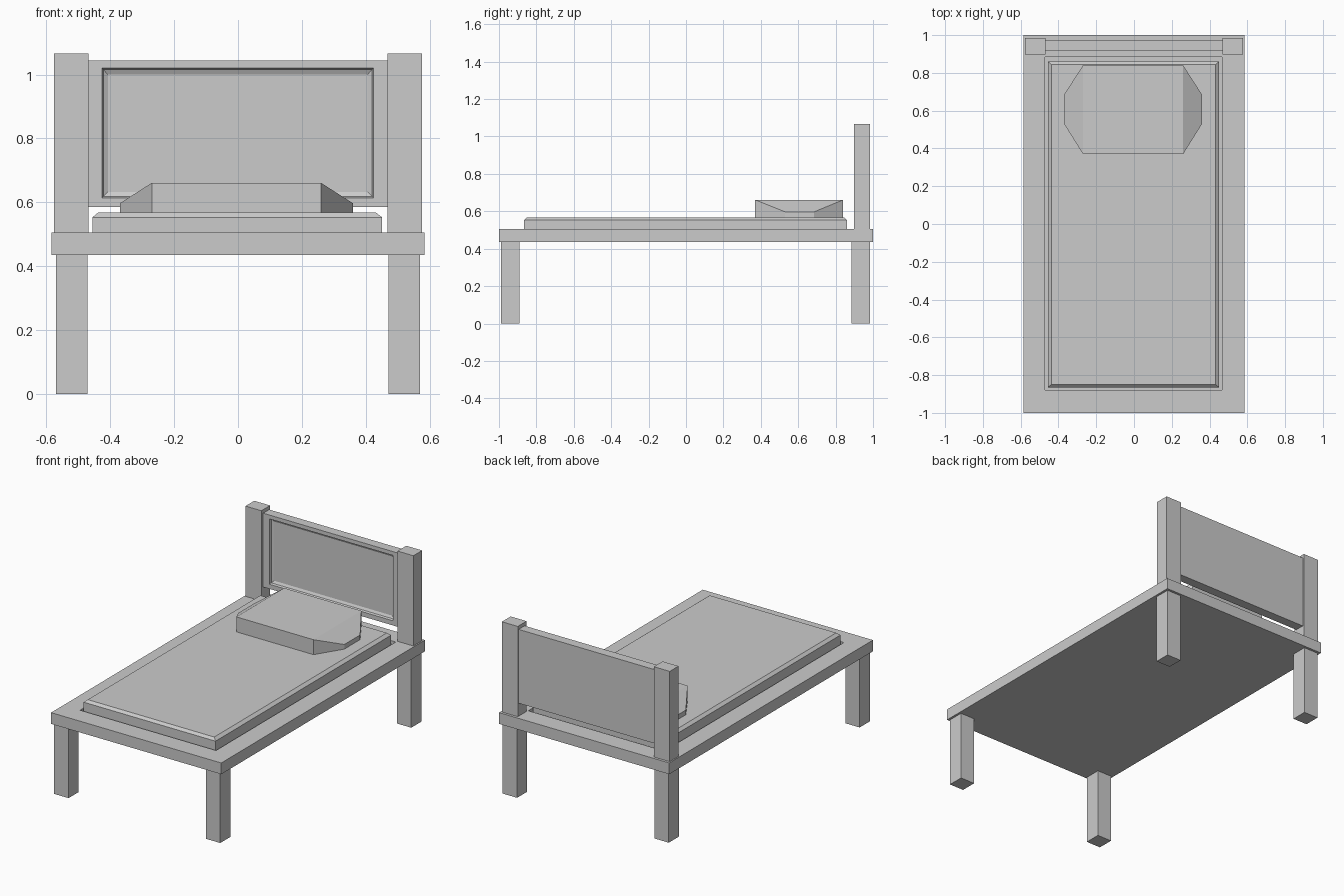
import bpy
import bmesh

if "Cube" in bpy.data.objects:
    bpy.data.objects.remove(bpy.data.objects["Cube"])


def stacked(name, rings, at=lambda u, v, w: (u, v, w)):
    """Closed solid from rectangular rings (u0, u1, v0, v1, w) joined in order."""
    bm = bmesh.new()
    loops = []
    for u0, u1, v0, v1, w in rings:
        corners = [(u0, v0), (u1, v0), (u1, v1), (u0, v1)]
        loops.append([bm.verts.new(at(u, v, w)) for u, v in corners])
    bm.faces.new(loops[0][::-1])
    bm.faces.new(loops[-1])
    for a, b in zip(loops, loops[1:]):
        for i in range(4):
            j = (i + 1) % 4
            bm.faces.new((a[i], a[j], b[j], b[i]))
    bmesh.ops.recalc_face_normals(bm, faces=bm.faces)
    mesh = bpy.data.meshes.new(name)
    bm.to_mesh(mesh)
    bm.free()
    obj = bpy.data.objects.new(name, mesh)
    bpy.context.collection.objects.link(obj)
    return obj


def box(name, x0, x1, y0, y1, z0, z1):
    return stacked(name, [(x0, x1, y0, y1, z0), (x0, x1, y0, y1, z1)])


# Bed frame with a shallow recess that holds the mattress
stacked("bed_frame", [
    (-0.585, 0.585, -1.0, 1.0, 0.435),
    (-0.585, 0.585, -1.0, 1.0, 0.505),
    (-0.47, 0.465, -0.88, 0.885, 0.505),
    (-0.47, 0.465, -0.88, 0.885, 0.485),
])

# Four legs and two headboard posts
for side, s in (("left", -1), ("right", 1)):
    x0, x1 = sorted((s * 0.472, s * 0.571))
    box(f"front_leg_{side}", x0, x1, -0.99, -0.89, 0, 0.436)
    box(f"back_leg_{side}", x0, x1, 0.886, 0.985, 0, 0.436)
    x0, x1 = sorted((s * 0.468, s * 0.577))
    box(f"headboard_post_{side}", x0, x1, 0.898, 0.984, 0.504, 1.066)

# Headboard with a recessed front panel (rings run from back to front, then in)
stacked("headboard", [
    (-0.47, 0.468, 0.585, 1.044, 0.975),
    (-0.47, 0.468, 0.585, 1.044, 0.916),
    (-0.426, 0.424, 0.614, 1.02, 0.916),
    (-0.422, 0.420, 0.618, 1.016, 0.930),
    (-0.408, 0.406, 0.632, 1.0, 0.938),
], at=lambda u, v, w: (u, w, v))

# Mattress with a chamfered top edge
stacked("mattress", [
    (-0.456, 0.451, -0.865, 0.86, 0.485),
    (-0.456, 0.451, -0.865, 0.86, 0.553),
    (-0.438, 0.432, -0.85, 0.845, 0.568),
])

# Pillow: full-height middle, ends taper in and down (rings run along x)
stacked("pillow", [
    (0.53, 0.685, 0.566, 0.597, -0.37),
    (0.37, 0.84, 0.566, 0.661, -0.27),
    (0.37, 0.84, 0.566, 0.661, 0.26),
    (0.53, 0.685, 0.566, 0.597, 0.36),
], at=lambda u, v, w: (w, u, v))
